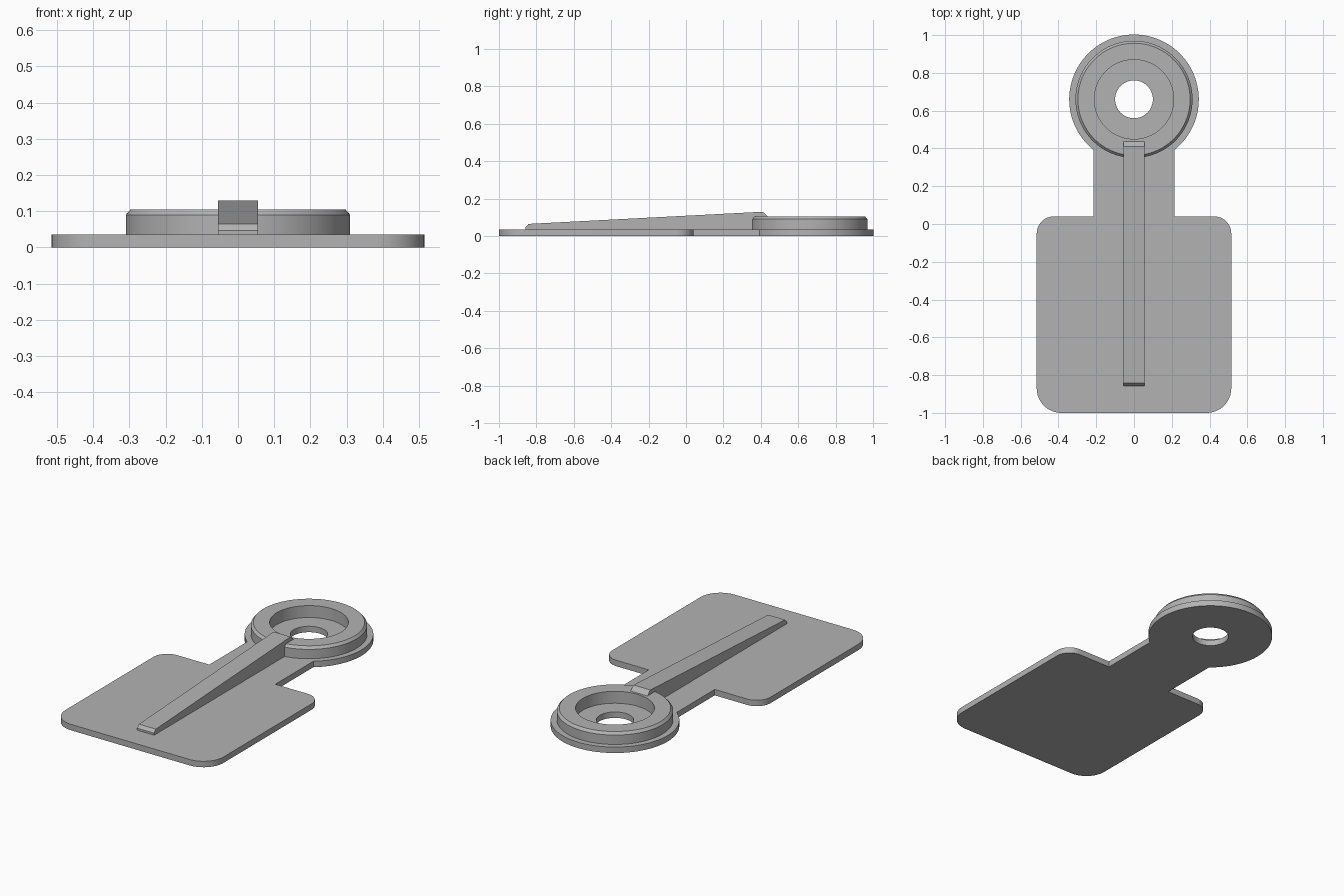
import bpy, bmesh
from math import sin, cos, pi, asin, tau
from mathutils import Vector

cube = bpy.data.objects.get("Cube")
if cube:
    bpy.data.objects.remove(cube, do_unlink=True)

BASE_T = 0.035          # plate thickness
HUB_Y = 0.66            # centre of the round end
HUB_R = 0.343
HOLE_R = 0.1
NECK = 0.215            # half width of the neck

grey = bpy.data.materials.new("plain grey")
grey.use_nodes = True
colour = (0.45, 0.45, 0.45, 1)
grey.diffuse_color = colour
grey.node_tree.nodes["Principled BSDF"].inputs["Base Color"].default_value = colour


def finish(name, bm):
    bmesh.ops.recalc_face_normals(bm, faces=bm.faces[:])
    mesh = bpy.data.meshes.new(name)
    bm.to_mesh(mesh)
    bm.free()
    mesh.materials.append(grey)
    obj = bpy.data.objects.new(name, mesh)
    bpy.context.collection.objects.link(obj)
    return obj


def smooth(obj):
    bpy.ops.object.select_all(action="DESELECT")
    obj.select_set(True)
    bpy.context.view_layer.objects.active = obj
    bpy.ops.object.shade_smooth_by_angle(angle=0.4)


def arc(cx, cy, r, a0, a1, n):
    return [(cx + r * cos(a0 + (a1 - a0) * i / n),
             cy + r * sin(a0 + (a1 - a0) * i / n)) for i in range(n + 1)]


def prism(name, points, offset):
    """Extrude a closed 3D outline along an offset."""
    bm = bmesh.new()
    face = bm.faces.new([bm.verts.new(p) for p in points])
    out = bmesh.ops.extrude_face_region(bm, geom=[face])
    moved = [v for v in out["geom"] if isinstance(v, bmesh.types.BMVert)]
    bmesh.ops.translate(bm, verts=moved, vec=Vector(offset))
    return finish(name, bm)


def lathe(name, profile, steps=96):
    """Revolve a closed (radius, z) profile around the hub axis."""
    bm = bmesh.new()
    rings = [[bm.verts.new((r * cos(tau * i / steps), HUB_Y + r * sin(tau * i / steps), z))
              for r, z in profile] for i in range(steps)]
    n = len(profile)
    for i in range(steps):
        a, b = rings[i], rings[(i + 1) % steps]
        for j in range(n):
            k = (j + 1) % n
            bm.faces.new((a[j], b[j], b[k], a[k]))
    return finish(name, bm)


# Base plate: rounded paddle, neck and round end in one outline
side, top, low_r, top_r = 0.515, 0.04, 0.13, 0.09
half = arc(side - low_r, -1 + low_r, low_r, -pi / 2, 0, 12)
half += arc(side - top_r, top - top_r, top_r, 0, pi / 2, 12)
half += [(NECK, top)]
half += arc(0, HUB_Y, HUB_R, -pi / 2 + asin(NECK / HUB_R), pi / 2, 48)
outline = half + [(-x, y) for x, y in reversed(half[:-1])]
plate = prism("base_plate", [(x, y, 0) for x, y in outline], (0, 0, BASE_T))

# Through hole in the round end
bm = bmesh.new()
bmesh.ops.create_cone(bm, cap_ends=True, segments=64, radius1=HOLE_R, radius2=HOLE_R, depth=0.2)
bmesh.ops.translate(bm, verts=bm.verts[:], vec=(0, HUB_Y, 0))
cutter = finish("hole_cutter", bm)
cut = plate.modifiers.new("hole", "BOOLEAN")
cut.operation = "DIFFERENCE"
cut.solver = "EXACT"
cut.object = cutter
bpy.context.view_layer.objects.active = plate
bpy.ops.object.modifier_apply(modifier=cut.name)
bpy.data.objects.remove(cutter, do_unlink=True)
smooth(plate)

# Raised collar with a chamfered outer rim
collar = lathe("collar", [(0.21, BASE_T), (0.31, BASE_T), (0.31, 0.09),
                          (0.297, 0.105), (0.21, 0.105)])
smooth(collar)

# Tapered rib running up to the collar
RIB = 0.055
rib_side = [(-0.858, BASE_T), (-0.858, 0.047), (-0.842, 0.065),
            (0.41, 0.13), (0.437, 0.105), (0.437, BASE_T)]
prism("rib", [(-RIB, y, z) for y, z in rib_side], (2 * RIB, 0, 0))
